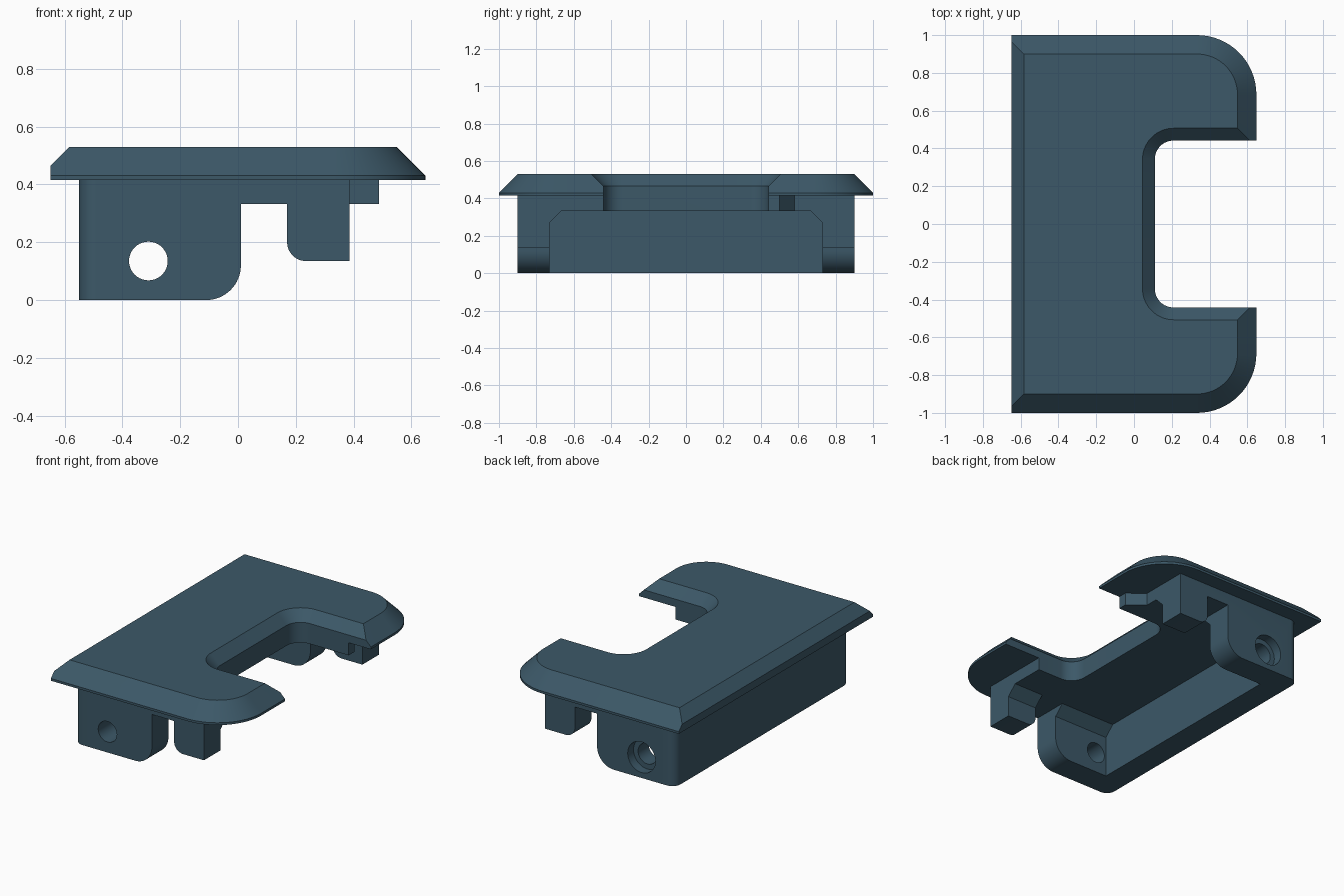
import bpy, bmesh, math
from mathutils import Vector

if "Cube" in bpy.data.objects:
    bpy.data.objects.remove(bpy.data.objects["Cube"])

mat = bpy.data.materials.new("slate_blue")
mat.diffuse_color = (0.045, 0.098, 0.138, 1)
mat.use_nodes = True
mat.node_tree.nodes["Principled BSDF"].inputs["Base Color"].default_value = mat.diffuse_color


def arc(cx, cy, r, a0, a1, n=16):
    return [(cx + r * math.cos(math.radians(a0 + (a1 - a0) * i / n)),
             cy + r * math.sin(math.radians(a0 + (a1 - a0) * i / n))) for i in range(n + 1)]


def loft(rings):
    """Closed solid through rings of equal point count."""
    bm = bmesh.new()
    vs = [[bm.verts.new(p) for p in ring] for ring in rings]
    n = len(vs[0])
    for a, b in zip(vs, vs[1:]):
        for i in range(n):
            j = (i + 1) % n
            bm.faces.new((a[i], a[j], b[j], b[i]))
    bm.faces.new(vs[0][::-1])
    bm.faces.new(vs[-1])
    bmesh.ops.recalc_face_normals(bm, faces=bm.faces)
    return bm


def make(name, bm):
    bmesh.ops.recalc_face_normals(bm, faces=bm.faces)
    me = bpy.data.meshes.new(name)
    bm.to_mesh(me)
    bm.free()
    me.materials.append(mat)
    ob = bpy.data.objects.new(name, me)
    bpy.context.collection.objects.link(ob)
    return ob


def boolean(ob, other, op):
    """Apply a boolean and discard the helper."""
    m = ob.modifiers.new(op, 'BOOLEAN')
    m.operation, m.solver, m.object = op, 'EXACT', other
    dg = bpy.context.evaluated_depsgraph_get()
    me = bpy.data.meshes.new_from_object(ob.evaluated_get(dg))
    ob.modifiers.clear()
    ob.data = me
    bpy.data.objects.remove(other)


# Top plate: sloped rim with round right corners
def plate_ring(z, d):
    r, cx, cy = 0.315 - d, 0.333, 0.685
    pts = [(-0.9, -1 + d)] + arc(cx, -cy, r, -90, 0) + arc(cx, cy, r, 0, 90) + [(-0.9, 1 - d)]
    return [(x, y, z) for x, y in pts]


bm = loft([plate_ring(0.415, 0), plate_ring(0.43, 0), plate_ring(0.53, 0.1)])
# Straight left edge and its narrower slope
for co, no in (((-0.648, 0, 0), (-1, 0, 0)), ((-0.648, 0, 0.465), (-1, 0, 1))):
    res = bmesh.ops.bisect_plane(bm, geom=bm.verts[:] + bm.edges[:] + bm.faces[:],
                                 plane_co=co, plane_no=Vector(no).normalized(), clear_outer=True)
    bmesh.ops.holes_fill(bm, edges=[e for e in bm.edges if e.is_boundary], sides=0)
cover = make("cover", bm)

# Lower body: side profile with wall and hook, swept across the width
side = ([(-0.55, 0.45), (-0.55, 0)] + arc(-0.11, 0.12, 0.12, -90, 0)
        + [(0.01, 0.333), (0.17, 0.333)] + arc(0.235, 0.2, 0.065, 180, 270)
        + [(0.385, 0.135), (0.385, 0.45)])
bm = loft([[(x, y, z) for x, z in side] for y in (-0.9, 0.9)])
corners = [e for e in bm.edges if all(v.co.x < -0.54 for v in e.verts)
           and abs(e.verts[0].co.y - e.verts[1].co.y) < 0.01]
bmesh.ops.bevel(bm, geom=corners, offset=0.06, segments=8, profile=0.5, affect='EDGES')
body = make("body", bm)

# Hollow inside with chamfered ceiling corners
hollow = [(-0.73, -0.2), (0.73, -0.2), (0.73, 0.27), (0.667, 0.333), (-0.667, 0.333), (-0.73, 0.27)]
boolean(body, make("hollow_cutter", loft([[(x, y, z) for y, z in hollow] for x in (-0.39, 1)])),
        'DIFFERENCE')

# Latch tab under one arm
tab = [(0.3, 0.4), (0.488, 0.4), (0.488, 0.5), (0.385, 0.58), (0.3, 0.58)]
boolean(body, make("latch_tab", loft([[(x, y, z) for x, y in tab] for z in (0.333, 0.44)])), 'UNION')
boolean(cover, body, 'UNION')


# Notch with a flared rim
def notch_ring(z, d):
    r, cx, cy = 0.1 + d, 0.21, 0.342
    pts = [(1, -cy - r)] + arc(cx, -cy, r, 270, 180) + arc(cx, cy, r, 180, 90) + [(1, cy + r)]
    return [(x, y, z) for x, y in pts]


boolean(cover, make("notch_cutter", loft([notch_ring(0.334 - 0.05, 0), notch_ring(0.465, 0),
                                          notch_ring(0.565, 0.1)])), 'DIFFERENCE')

# Pin hole through both walls, counterbored at the back
for r, y0, y1 in ((0.067, -1.2, 1.2), (0.1, 0.84, 1.2)):
    circle = arc(-0.31, 0.135, r, 0, 360, 40)[:-1]
    boolean(cover, make("hole_cutter", loft([[(x, y, z) for x, z in circle] for y in (y0, y1)])),
            'DIFFERENCE')

bpy.context.view_layer.objects.active = cover
cover.select_set(True)
bpy.ops.object.shade_smooth_by_angle(angle=math.radians(25))
